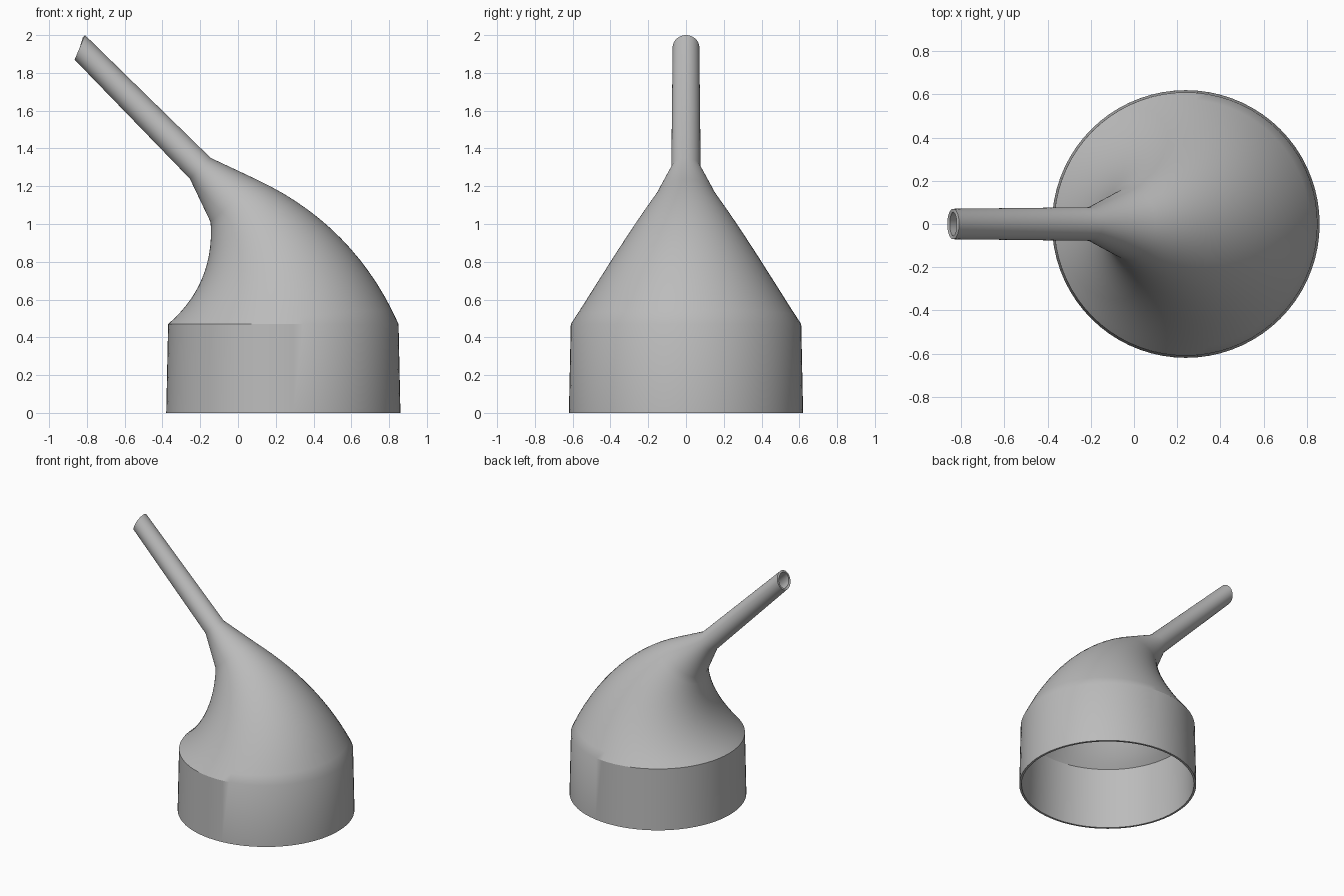
import bpy, bmesh, math
from mathutils import Vector

cube = bpy.data.objects.get("Cube")
if cube:
    bpy.data.objects.remove(cube)

SIDES = 72
STEPS = 14
WALL = 0.016


def bow(a, b, sag, t):
    """Point on a shallow curve from a to b, bulging by sag to its right."""
    d = b - a
    side = Vector((d.y, -d.x)).normalized()
    return a + d * t + side * 4 * sag * t * (1 - t)


# Each ring is given by its two ends in the x-z plane
rings = [(Vector((-0.38, 0)), Vector((0.86, 0)))]

# Bent body: rings tilt from the skirt to the neck
for i in range(STEPS + 1):
    t = i / STEPS
    inner = bow(Vector((-0.37, 0.47)), Vector((-0.145, 1.01)), 0.073, t)
    outer = bow(Vector((0.85, 0.47)), Vector((0.10, 1.235)), 0.10, t)
    rings.append((inner, outer))

# Neck cone and spout with a slanted tip
rings.append((Vector((-0.255, 1.24)), Vector((-0.145, 1.35))))
rings.append((Vector((-0.865, 1.87)), Vector((-0.81, 2.0))))

bm = bmesh.new()
loops = []
for a, b in rings:
    mid, half = (a + b) / 2, (b - a) / 2
    loop = []
    for k in range(SIDES):
        ang = math.tau * k / SIDES
        p = mid + half * math.cos(ang)
        loop.append(bm.verts.new((p.x, half.length * math.sin(ang), p.y)))
    loops.append(loop)
for low, high in zip(loops, loops[1:]):
    for k in range(SIDES):
        n = (k + 1) % SIDES
        bm.faces.new((low[k], low[n], high[n], high[k]))

mesh = bpy.data.meshes.new("funnel")
bm.to_mesh(mesh)
bm.free()
funnel = bpy.data.objects.new("funnel", mesh)
bpy.context.collection.objects.link(funnel)

# Plain grey material
grey = bpy.data.materials.new("grey")
grey.use_nodes = True
color = (0.5, 0.5, 0.5, 1)
grey.diffuse_color = color
grey.node_tree.nodes["Principled BSDF"].inputs["Base Color"].default_value = color
mesh.materials.append(grey)

# Thin wall, open at both ends
bpy.ops.object.select_all(action="DESELECT")
funnel.select_set(True)
bpy.context.view_layer.objects.active = funnel
shell = funnel.modifiers.new("wall", "SOLIDIFY")
shell.thickness = WALL
shell.offset = -1
bpy.ops.object.modifier_apply(modifier=shell.name)
bpy.ops.object.shade_smooth_by_angle(angle=math.radians(30))
